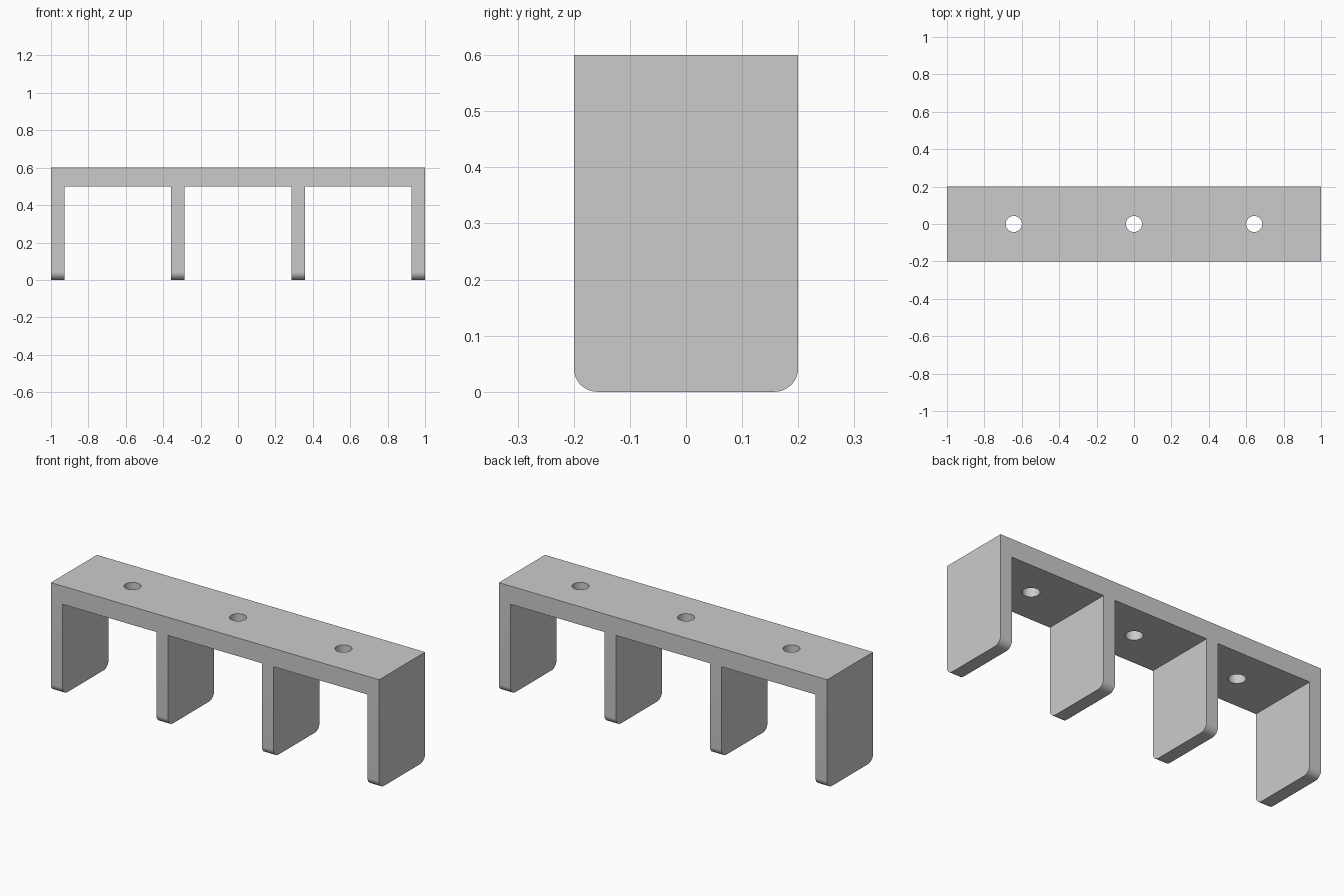
import bpy
import bmesh
import math

cube = bpy.data.objects.get("Cube")
if cube:
    bpy.data.objects.remove(cube, do_unlink=True)

HALF_DEPTH = 0.2
TOP, UNDERSIDE = 0.6, 0.5
UNIT = 1 / 14                  # leg thickness
PITCH = 9 * UNIT               # spacing of legs and holes
CORNER = 0.042
HOLE_RADIUS = 0.043

grey = bpy.data.materials.new("light grey")
grey.use_nodes = True
colour = (0.6, 0.6, 0.6, 1)
grey.diffuse_color = colour
grey.node_tree.nodes["Principled BSDF"].inputs["Base Color"].default_value = colour


def add_object(name, bm):
    mesh = bpy.data.meshes.new(name)
    bm.to_mesh(mesh)
    bm.free()
    mesh.materials.append(grey)
    obj = bpy.data.objects.new(name, mesh)
    bpy.context.collection.objects.link(obj)
    return obj


# Comb-shaped front profile: a top bar with four legs
profile = [(1, TOP), (-1, TOP)]
for i in range(4):
    centre = (i - 1.5) * PITCH
    left, right = centre - UNIT / 2, centre + UNIT / 2
    if i > 0:
        profile.append((left, UNDERSIDE))
    profile += [(left, 0), (right, 0)]
    if i < 3:
        profile.append((right, UNDERSIDE))

# Extrude the profile through the depth
bm = bmesh.new()
face = bm.faces.new([bm.verts.new((x, -HALF_DEPTH, z)) for x, z in profile])
extruded = bmesh.ops.extrude_face_region(bm, geom=[face])["geom"]
moved = [v for v in extruded if isinstance(v, bmesh.types.BMVert)]
bmesh.ops.translate(bm, verts=moved, vec=(0, 2 * HALF_DEPTH, 0))
bmesh.ops.recalc_face_normals(bm, faces=bm.faces)

# Round the front and back corners of the feet
feet = [e for e in bm.edges
        if all(v.co.z < 0.01 for v in e.verts)
        and abs(e.verts[0].co.y - e.verts[1].co.y) < 0.01]
bmesh.ops.bevel(bm, geom=feet, offset=CORNER, segments=10,
                profile=0.5, affect='EDGES')
bracket = add_object("bracket", bm)

# Screw holes through the top bar, one per bay
bm = bmesh.new()
for i in (-1, 0, 1):
    hole = bmesh.ops.create_cone(bm, cap_ends=True, segments=48, depth=0.3,
                                 radius1=HOLE_RADIUS, radius2=HOLE_RADIUS)
    bmesh.ops.translate(bm, verts=hole["verts"],
                        vec=(i * PITCH, 0, (TOP + UNDERSIDE) / 2))
cutter = add_object("hole_cutter", bm)
cutter.hide_render = True

holes = bracket.modifiers.new("screw holes", 'BOOLEAN')
holes.operation = 'DIFFERENCE'
holes.solver = 'EXACT'
holes.object = cutter

# Apply the cut, drop the cutter and smooth the rounded surfaces
bpy.ops.object.select_all(action='DESELECT')
bracket.select_set(True)
bpy.context.view_layer.objects.active = bracket
bpy.ops.object.modifier_apply(modifier=holes.name)
bpy.data.objects.remove(cutter, do_unlink=True)
bpy.ops.object.shade_smooth_by_angle(angle=math.radians(30))
